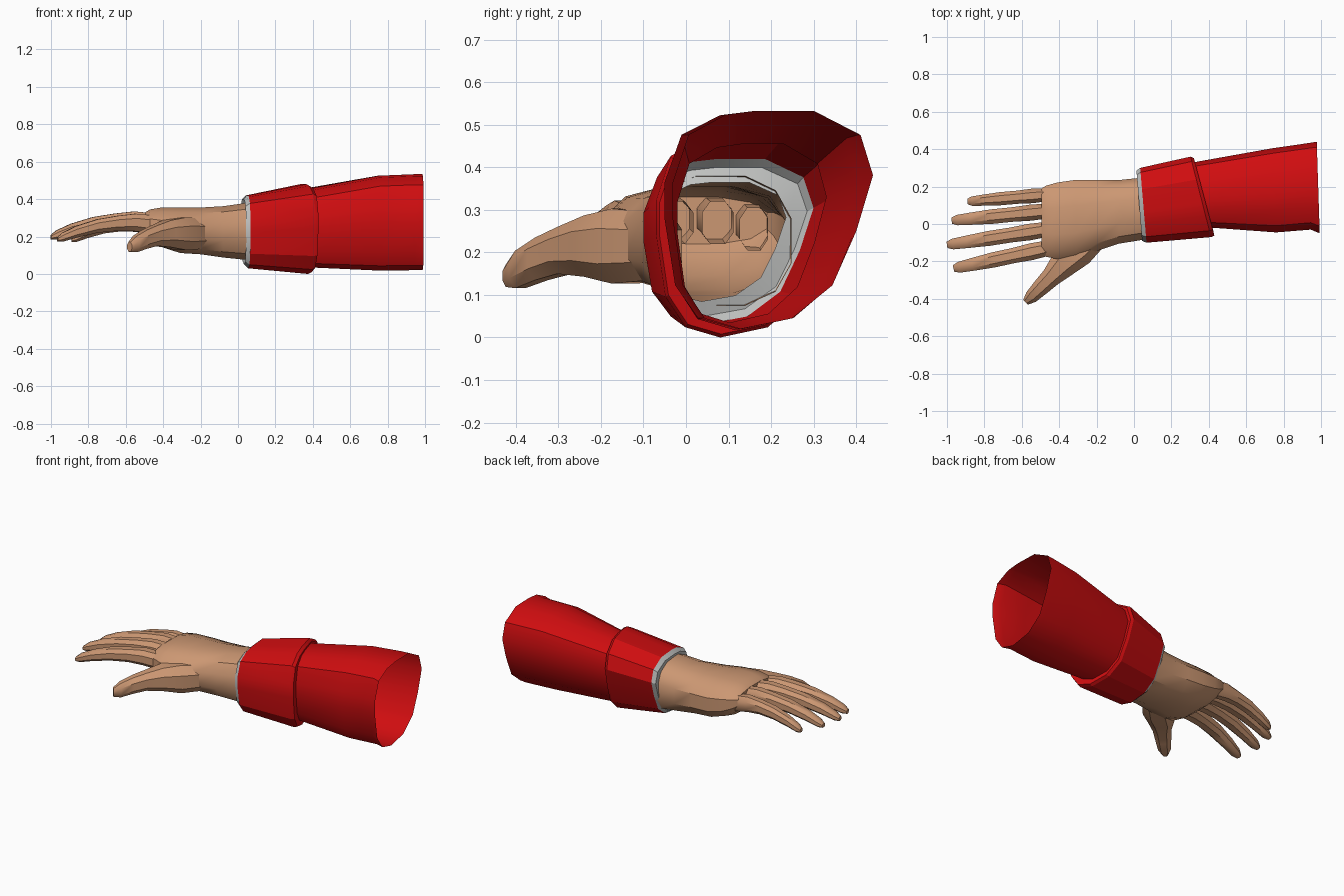
import bpy, bmesh, math
from mathutils import Vector

cube = bpy.data.objects.get("Cube")
if cube:
    bpy.data.objects.remove(cube, do_unlink=True)


def material(name, rgb):
    m = bpy.data.materials.new(name)
    m.use_nodes = True
    m.diffuse_color = (*rgb, 1)
    m.node_tree.nodes["Principled BSDF"].inputs["Base Color"].default_value = (*rgb, 1)
    return m


red = material("red cloth", (0.63, 0.004, 0.005))
grey = material("grey lining", (0.55, 0.56, 0.55))
skin = material("skin", (0.6, 0.31, 0.17))


def rounded(n, power):
    """Unit outline with n corners, squarer for a lower power."""
    pts = []
    for i in range(n):
        a = math.tau * (i + 0.5) / n
        c, s = math.cos(a), math.sin(a)
        pts.append((math.copysign(abs(c) ** power, c), math.copysign(abs(s) ** power, s)))
    top = max(p[1] for p in pts)
    wide = max(p[0] for p in pts)
    return [(u / wide, v / top) for u, v in pts]


def ring(center, side, width, height, outline):
    c, s = Vector(center), Vector(side)
    return [c + s * (u * width) + Vector((0, 0, v * height)) for u, v in outline]


def section(x, y0, y1, z0, z1, outline, slant=0.0):
    """Ring across the arm given by its extents; slant leans it along x."""
    half = (y1 - y0) / 2
    return ring((x, (y0 + y1) / 2, (z0 + z1) / 2), (slant / half, 1, 0),
                half, (z1 - z0) / 2, outline)


def loft(name, rings, mat, cap=False, angle=35):
    bm = bmesh.new()
    loops = [[bm.verts.new(p) for p in r] for r in rings]
    n = len(loops[0])
    for a, b in zip(loops, loops[1:]):
        for i in range(n):
            j = (i + 1) % n
            bm.faces.new((a[i], a[j], b[j], b[i]))
    if cap:
        bm.faces.new(loops[-1])
    bmesh.ops.recalc_face_normals(bm, faces=bm.faces)
    mesh = bpy.data.meshes.new(name)
    bm.to_mesh(mesh)
    bm.free()
    mesh.materials.append(mat)
    obj = bpy.data.objects.new(name, mesh)
    bpy.context.collection.objects.link(obj)
    bpy.ops.object.select_all(action='DESELECT')
    obj.select_set(True)
    bpy.context.view_layer.objects.active = obj
    bpy.ops.object.shade_smooth_by_angle(angle=math.radians(angle))
    return obj


# Lopsided outline shared by sleeve and cuff
cloth = [(-.84, .78), (-.47, .96), (-.14, 1), (.43, 1), (.88, .78), (1, .41), (.84, -.1),
         (.61, -.6), (.22, -.9), (-.3, -1), (-.68, -.9), (-.9, -.6), (-1, 0), (-1, .35)]

# Sleeve, open at the elbow
sleeve_start = section(.37, -.02, .33, .035, .455, cloth, -.05)
loft("sleeve", [
    sleeve_start,
    section(.75, -.045, .405, .018, .525, cloth, -.01),
    section(.94, -.03, .433, .02, .533, cloth, -.005),
    section(.985, -.05, .44, .02, .533, cloth, -.008)], red)

# Turned-back cuff with a slanted lip
cuff_front = section(.05, -.10, .30, .03, .42, cloth, -.017)
loft("cuff", [
    sleeve_start,
    section(.375, -.062, .352, .008, .468, cloth, -.055),
    section(.357, -.07, .36, 0, .48, cloth, -.055),
    cuff_front], red, angle=25)

# Lining rim between cuff and wrist
loft("cuff_lining", [
    cuff_front,
    section(.028, -.09, .285, .05, .40, cloth, -.015),
    section(.04, -.07, .235, .085, .365, cloth, -.015)], grey, angle=25)

# Wrist and palm
palm = rounded(12, .8)
loft("palm", [
    section(x, *box, palm) for x, *box in (
        (.045, -.085, .248, .075, .38),
        (-.08, -.105, .235, .088, .362),
        (-.20, -.145, .235, .105, .355),
        (-.31, -.185, .236, .112, .356),
        (-.41, -.188, .222, .145, .355),
        (-.47, -.175, .205, .19, .345),
        (-.495, -.155, .19, .22, .33))], skin, cap=True)

# Fingers: base and tip in plan, drop below the middle finger, width
digit = rounded(8, .85)
profile = [(0, .27, .9, .05), (.25, .287, 1.05, .047), (.42, .283, .95, .04),
           (.62, .268, .95, .036), (.82, .237, .8, .031), (.95, .209, .68, .024),
           (1, .197, .4, .012)]
fingers = {
    "little_finger": ((-.43, .16), (-.89, .12), .015, .037),
    "ring_finger": ((-.41, .075), (-.975, .018), 0, .041),
    "middle_finger": ((-.41, -.02), (-1, -.112), 0, .042),
    "index_finger": ((-.41, -.118), (-.965, -.238), .012, .043),
}
for name, (base, tip, drop, width) in fingers.items():
    a, b = Vector((*base, 0)), Vector((*tip, 0))
    d = (b - a).normalized()
    side = (d.y, -d.x, 0)
    loft(name, [ring(a.lerp(b, t) + Vector((0, 0, z - drop)), side, width * w, h, digit)
                for t, z, w, h in profile], skin, cap=True, angle=40)

# Thumb, spreading from the heel of the hand
side = Vector((-.68, .73, 0))
loft("thumb", [ring((x, y, z), side, w, h, digit) for x, y, z, w, h in (
    (-.20, -.06, .215, .07, .08),
    (-.30, -.145, .215, .088, .088),
    (-.38, -.215, .215, .075, .072),
    (-.445, -.285, .205, .053, .055),
    (-.50, -.34, .185, .045, .05),
    (-.55, -.39, .16, .036, .044),
    (-.58, -.418, .145, .018, .026))], skin, cap=True, angle=40)
